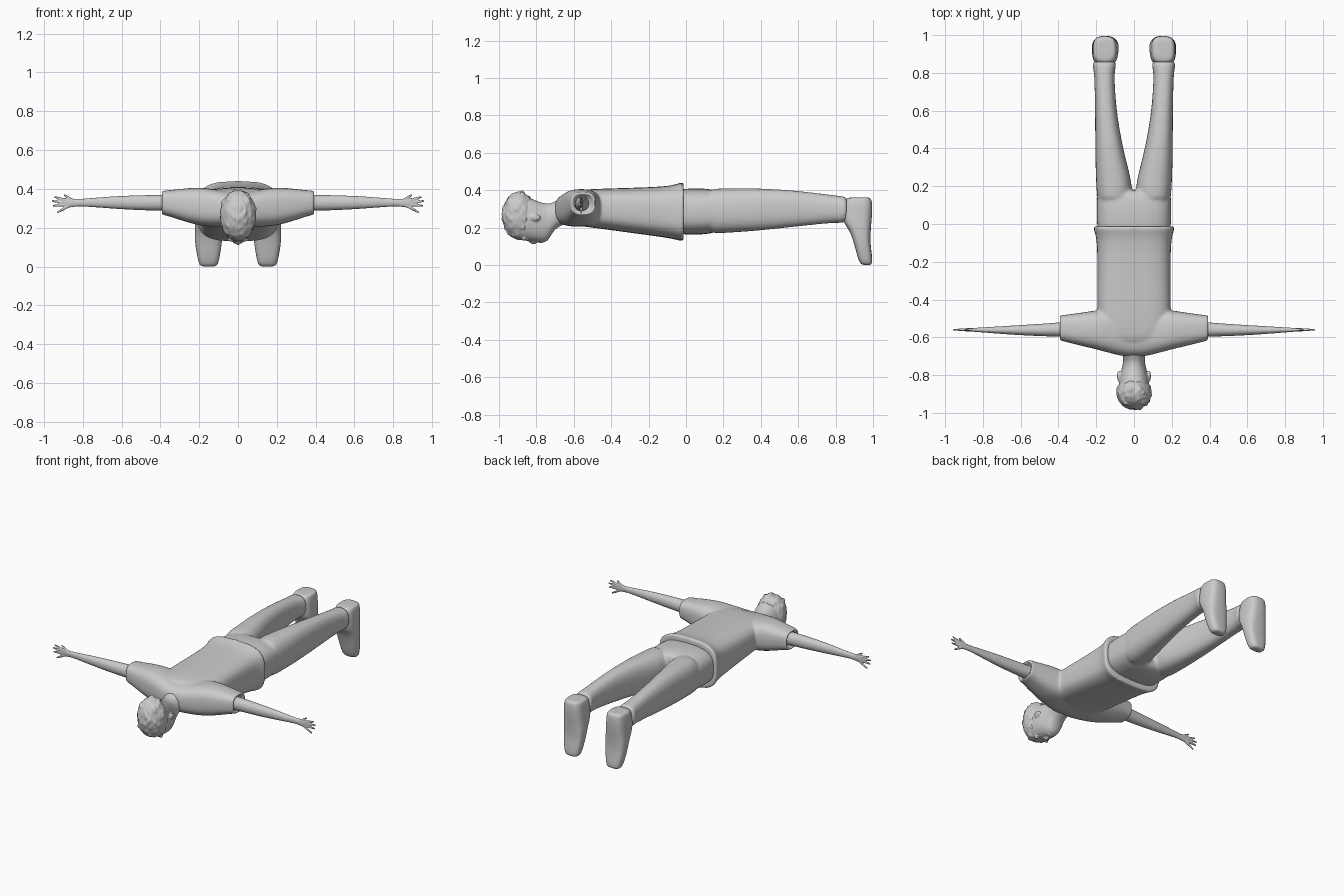
import bpy, bmesh, math, random
from mathutils import Vector

random.seed(4)


def loft(bm, axis, rings, n=2.6, segs=24):
    """Skin superellipse rings (t, a0, a1, b0, b1) along an axis and cap both ends."""
    loops = []
    for t, a0, a1, b0, b1 in rings:
        loop = []
        for i in range(segs):
            w = 2 * math.pi * i / segs
            c, s = math.cos(w), math.sin(w)
            a = (a0 + a1) / 2 + (a1 - a0) / 2 * math.copysign(abs(c) ** (2 / n), c)
            b = (b0 + b1) / 2 + (b1 - b0) / 2 * math.copysign(abs(s) ** (2 / n), s)
            p = {'x': (t, a, b), 'y': (a, t, b), 'z': (a, b, t)}[axis]
            loop.append(bm.verts.new(p))
        loops.append(loop)
    faces = [bm.faces.new(loops[0]), bm.faces.new(loops[-1])]
    for p, q in zip(loops, loops[1:]):
        for i in range(segs):
            j = (i + 1) % segs
            faces.append(bm.faces.new((p[i], p[j], q[j], q[i])))
    bmesh.ops.recalc_face_normals(bm, faces=faces)


def ball(bm, loc, size, sub=3):
    """Add an ellipsoid and return its vertices."""
    vs = bmesh.ops.create_icosphere(bm, subdivisions=sub, radius=1)['verts']
    for v in vs:
        v.co = Vector([c * s + o for c, s, o in zip(v.co, size, loc)])
    return vs


def finger(bm, p, q, r):
    """Tapered finger made of overlapping balls."""
    p, q = Vector(p), Vector(q)
    for i in range(9):
        k = r * (1 - 0.045 * i)
        ball(bm, p.lerp(q, i / 8), (k, k, k), 2)


def finish(bm, name, voxel=0.0, smooth=4, mirror=False, subsurf=1):
    me = bpy.data.meshes.new(name)
    bm.to_mesh(me)
    bm.free()
    me.shade_smooth()
    ob = bpy.data.objects.new(name, me)
    bpy.context.collection.objects.link(ob)
    if subsurf:
        ob.modifiers.new('Round', 'SUBSURF').levels = subsurf
        ob.modifiers['Round'].render_levels = subsurf
    if voxel:
        m = ob.modifiers.new('Fuse', 'REMESH')
        m.mode, m.voxel_size, m.use_smooth_shade = 'VOXEL', voxel, True
        s = ob.modifiers.new('Soften', 'SMOOTH')
        s.factor, s.iterations = 0.5, smooth
    if mirror:
        ob.modifiers.new('Mirror', 'MIRROR')
    return ob


# Shirt: torso with flared hem, plus shoulders ending in open sleeves
bm = bmesh.new()
loft(bm, 'y', [(-.64, -.15, .15, .23, .385), (-.60, -.18, .18, .21, .40),
               (-.50, -.197, .197, .20, .408), (-.30, -.195, .195, .172, .413),
               (-.12, -.195, .195, .148, .42), (-.06, -.203, .203, .137, .43),
               (-.03, -.215, .215, .128, .442), (-.015, -.215, .215, .128, .442),
               (-.012, -.212, .212, .13, .44), (-.012, -.18, .18, .18, .39)], 3.2)
half = [(0, -.705, -.45, .205, .385), (.07, -.70, -.45, .205, .39),
        (.14, -.68, -.45, .205, .402), (.21, -.662, -.458, .212, .41),
        (.30, -.64, -.472, .24, .40), (.37, -.622, -.482, .264, .392),
        (.392, -.617, -.482, .266, .392), (.394, -.612, -.487, .272, .386),
        (.392, -.60, -.50, .284, .374), (.36, -.598, -.502, .286, .372)]
loft(bm, 'x', [(-t, *r) for t, *r in half[:0:-1]] + half, 2.8)
finish(bm, 'shirt', .008, 5)

# Trousers: hips with two tapering legs
bm = bmesh.new()
loft(bm, 'y', [(-.06, -.19, .19, .17, .40), (-.02, -.197, .197, .162, .408),
               (.06, -.198, .198, .162, .412), (.13, -.198, .198, .165, .408),
               (.165, -.195, .195, .18, .395), (.18, -.17, .17, .2, .38)], 3)
for s in (1, -1):
    rings = [(.08, .01, .195, .165, .41), (.20, .008, .2, .17, .411),
             (.27, .024, .203, .175, .411), (.35, .045, .205, .18, .412),
             (.50, .078, .206, .195, .406), (.65, .097, .207, .212, .392),
             (.78, .104, .21, .225, .375), (.82, .10, .215, .225, .37),
             (.845, .092, .222, .225, .368), (.865, .10, .215, .235, .36)]
    loft(bm, 'y', [(t, *sorted((s * a, s * b)), c, d) for t, a, b, c, d in rings], 2.5)
finish(bm, 'trousers', .009, 5)

# Shoes: toes pointing down, soles facing back
bm = bmesh.new()
loft(bm, 'z', [(.362, .11, .2, .88, .98), (.358, .095, .215, .85, .993),
               (.31, .09, .22, .84, .997), (.25, .085, .222, .835, .994),
               (.215, .083, .223, .85, .99), (.18, .08, .224, .877, .988),
               (.12, .082, .222, .897, .985), (.06, .092, .212, .912, .994),
               (.02, .10, .203, .925, .997), (.003, .108, .195, .937, .993),
               (0, .125, .178, .95, .985)], 3)
finish(bm, 'shoe', .007, 2, True)

# Arms with flat palms and spread fingers
bm = bmesh.new()
loft(bm, 'x', [(.30, -.60, -.51, .285, .372), (.40, -.597, -.522, .287, .37),
               (.55, -.592, -.532, .292, .367), (.68, -.584, -.54, .301, .36),
               (.80, -.574, -.547, .311, .349), (.84, -.571, -.55, .309, .349),
               (.87, -.569, -.551, .303, .352), (.895, -.568, -.552, .302, .35),
               (.905, -.565, -.554, .31, .345)], 2.1)
for x0, z0, x1, z1 in [(.85, .34, .893, .368), (.89, .343, .942, .358),
                       (.89, .33, .955, .338), (.89, .318, .95, .314),
                       (.88, .308, .928, .28)]:
    finger(bm, (x0, -.56, z0), (x1, -.56, z1), .0095)
finish(bm, 'arm', .0045, 2, True)

# Head, neck, nose and ears
bm = bmesh.new()
loft(bm, 'y', [(-.60, -.06, .06, .24, .36), (-.66, -.064, .064, .215, .36),
               (-.705, -.06, .06, .19, .338), (-.725, -.058, .058, .15, .33),
               (-.745, -.06, .06, .121, .33), (-.78, -.07, .07, .118, .335),
               (-.83, -.08, .08, .127, .36), (-.88, -.085, .085, .13, .372),
               (-.93, -.08, .08, .145, .37), (-.965, -.05, .05, .19, .33)], 2.2)
ball(bm, (0, -.815, .126), (.013, .022, .016))
ball(bm, (0, -.775, .123), (.025, .007, .008))
for s in (1, -1):
    ball(bm, (s * .08, -.805, .255), (.01, .03, .018))
    ball(bm, (s * .033, -.865, .137), (.025, .008, .009))
finish(bm, 'head', .006, 3)

# Eyes
bm = bmesh.new()
ball(bm, (.032, -.845, .143), (.013, .009, .012), 2)
finish(bm, 'eye', mirror=True, subsurf=0)

# Hair: cap with short random tufts
bm = bmesh.new()
centre = Vector((0, -.895, .265))
for v in ball(bm, centre, (.092, .086, .127), 4):
    d = v.co - centre
    v.co += d.normalized() * random.uniform(-.002, .004)
    if random.random() < .11:
        v.co += d.normalized() * random.uniform(.006, .016)
finish(bm, 'hair', subsurf=1)
